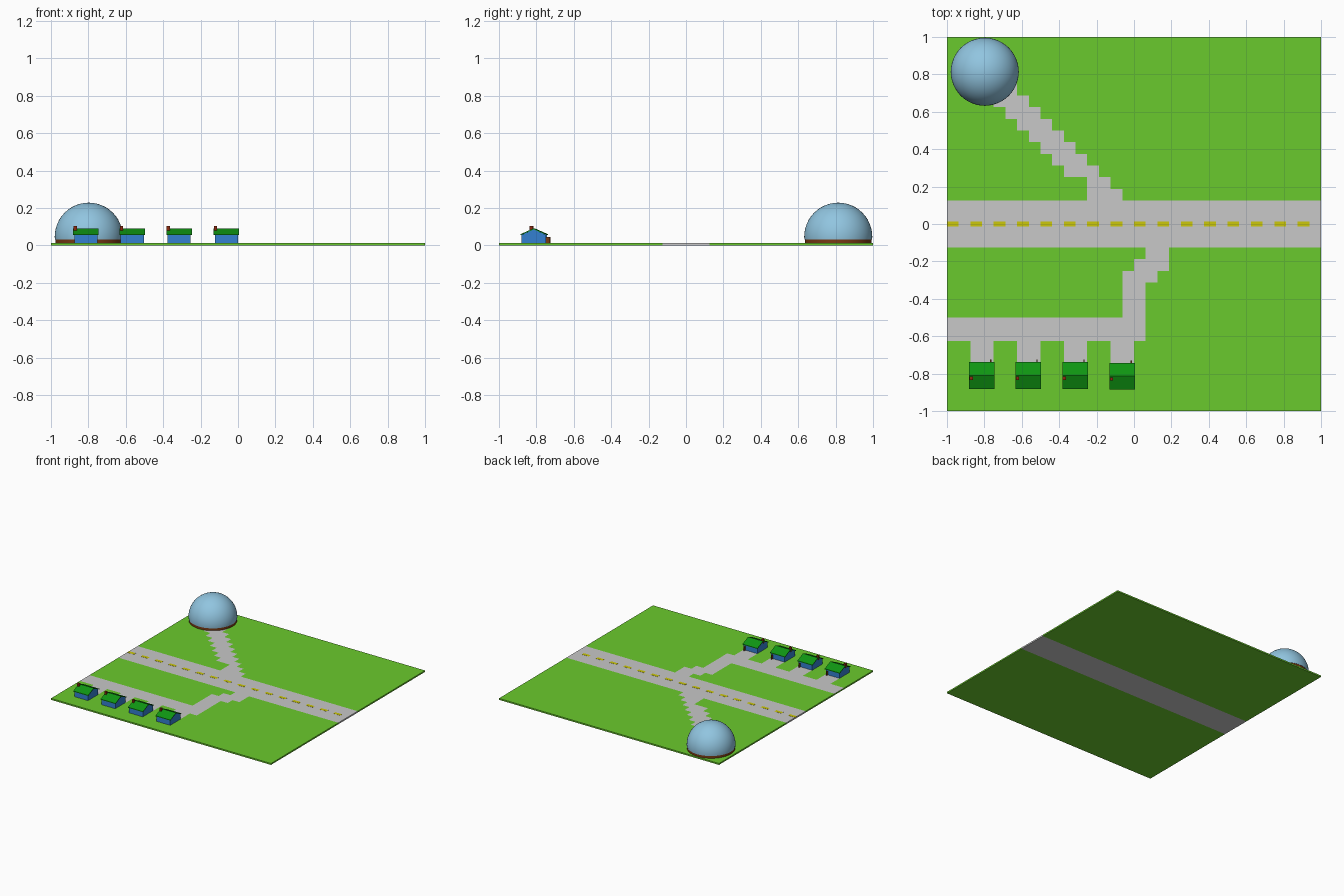
import bpy, bmesh, math
from mathutils import Matrix, Vector

if "Cube" in bpy.data.objects:
    bpy.data.objects.remove(bpy.data.objects["Cube"])


def material(name, r, g, b):
    lin = lambda c: ((c / 255 + 0.055) / 1.055) ** 2.4 if c > 10 else c / 255 / 12.92
    m = bpy.data.materials.new(name)
    m.diffuse_color = (lin(r), lin(g), lin(b), 1)
    m.use_nodes = True
    m.node_tree.nodes["Principled BSDF"].inputs["Base Color"].default_value = m.diffuse_color
    return m


GRASS = material("grass green", 106, 202, 45)
PAVING = material("paving grey", 200, 200, 200)
YELLOW = material("line yellow", 204, 200, 10)
WALL = material("wall blue", 52, 128, 208)
ROOF = material("roof green", 15, 150, 18)
BROWN = material("wood brown", 120, 58, 20)
BRICK = material("brick red", 140, 40, 15)
DOME = material("dome blue", 145, 197, 224)

CELL = 1 / 16
TOP = 0.012


def finish(name, bm, *mats):
    bmesh.ops.recalc_face_normals(bm, faces=bm.faces)
    me = bpy.data.meshes.new(name)
    bm.to_mesh(me)
    bm.free()
    for m in mats:
        me.materials.append(m)
    ob = bpy.data.objects.new(name, me)
    bpy.context.collection.objects.link(ob)
    return ob


def box(name, mat, x0, x1, y0, y1, z0, z1):
    bm = bmesh.new()
    bmesh.ops.create_cube(bm, size=1, matrix=Matrix.Translation(
        ((x0 + x1) / 2, (y0 + y1) / 2, (z0 + z1) / 2)) @ Matrix.Diagonal((x1 - x0, y1 - y0, z1 - z0, 1)))
    return finish(name, bm, mat)


def extrude_x(name, mat, profile, x0, x1):
    # y-z outline pushed along x
    bm = bmesh.new()
    f = bm.faces.new([bm.verts.new((x0, y, z)) for y, z in profile])
    r = bmesh.ops.extrude_face_region(bm, geom=[f])
    bmesh.ops.translate(bm, vec=(x1 - x0, 0, 0),
                        verts=[v for v in r["geom"] if isinstance(v, bmesh.types.BMVert)])
    return finish(name, bm, mat)


# Paved areas as cell rectangles: x0, x1, y0, y1 counted in cells
paved = [(-4, -1, 2, 3), (-4, -2, 3, 4), (1, 3, -3, -2), (0, 3, -4, -3),
         (-1, 2, -5, -4), (-1, 1, -8, -5), (-16, 1, -10, -8)]
paved += [(-6 - k, -3 - k, 4 + k, 5 + k) for k in range(8)]      # diagonal path
paved += [(x, x + 2, -12, -10) for x in (-14, -10, -6, -2)]      # driveways


def is_paved(c):
    x, y = c.x / CELL, c.y / CELL
    return any(a < x < b and p < y < q for a, b, p, q in paved)


# Ground slab: the road runs right through, the paths only colour the top
bm = bmesh.new()
bmesh.ops.create_grid(bm, x_segments=32, y_segments=32, size=1)
r = bmesh.ops.extrude_face_region(bm, geom=bm.faces[:])
bmesh.ops.translate(bm, vec=(0, 0, TOP),
                    verts=[v for v in r["geom"] if isinstance(v, bmesh.types.BMVert)])
for f in bm.faces:
    c = f.calc_center_median()
    top = c.z > TOP * 0.9
    f.material_index = int(abs(c.y) < 2 * CELL or (top and is_paved(c)))
finish("ground", bm, GRASS, PAVING)

# Road centre line
for i in range(16):
    x = -1 + i * 2 * CELL
    box("road_dash", YELLOW, x, x + CELL, -0.013, 0.013, TOP - 0.002, TOP + 0.001)


def house(cx, cy):
    hx, hy, eave, ridge = 0.062, 0.066, 0.056, 0.085
    # Gabled walls
    extrude_x("house_walls", WALL, [(cy - hy, TOP), (cy + hy, TOP), (cy + hy, eave),
                                    (cy, ridge), (cy - hy, eave)], cx - hx, cx + hx)
    # Thin roof with overhang
    e = hy + 0.006
    extrude_x("house_roof", ROOF, [(cy - e, eave - 0.002), (cy, ridge), (cy + e, eave - 0.002),
                                   (cy + e, eave + 0.003), (cy, ridge + 0.006),
                                   (cy - e, eave + 0.003)], cx - 0.068, cx + 0.068)
    # Chimney
    box("chimney", BRICK, cx - 0.067, cx - 0.049, cy - 0.024, cy - 0.006, 0.07, 0.103)
    # Door standing open on the path side
    box("door", BROWN, cx + 0.044, cx + 0.05, cy + hy, cy + hy + 0.018, TOP, 0.044)


for cx, cy in ((-0.813, -0.809), (-0.565, -0.809), (-0.315, -0.809), (-0.062, -0.814)):
    house(cx, cy)

# Dome hall: brown footing ring and smooth hemisphere
DX, DY, R = -0.798, 0.814, 0.182
bm = bmesh.new()
bmesh.ops.create_cone(bm, cap_ends=True, segments=48, radius1=R - 0.003, radius2=R - 0.003,
                      depth=0.02, matrix=Matrix.Translation((DX, DY, TOP + 0.01)))
footing = finish("dome_footing", bm, BROWN)

bm = bmesh.new()
bmesh.ops.create_uvsphere(bm, u_segments=48, v_segments=24, radius=R)
bmesh.ops.bisect_plane(bm, geom=bm.verts[:] + bm.edges[:] + bm.faces[:], plane_co=(0, 0, -0.014),
                       plane_no=(0, 0, -1), clear_outer=True)
bmesh.ops.holes_fill(bm, edges=[e for e in bm.edges if e.is_boundary])
bmesh.ops.translate(bm, vec=(DX, DY, 0.046), verts=bm.verts)
dome = finish("dome", bm, DOME)

for ob in (footing, dome):
    bpy.ops.object.select_all(action='DESELECT')
    bpy.context.view_layer.objects.active = ob
    ob.select_set(True)
    bpy.ops.object.shade_smooth_by_angle(angle=math.radians(40))
